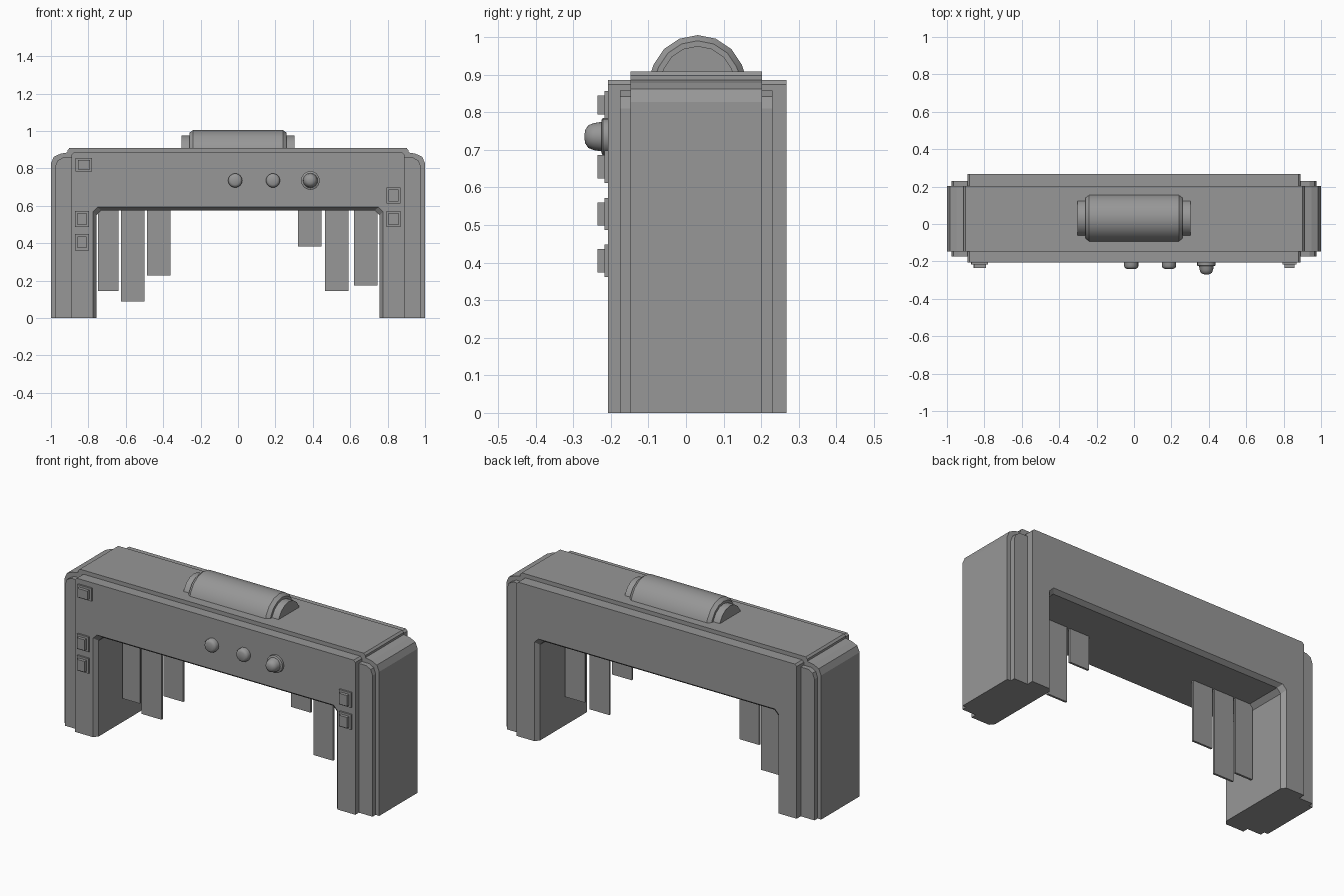
import bpy, bmesh, math

if "Cube" in bpy.data.objects:
    bpy.data.objects.remove(bpy.data.objects["Cube"])

# Dark grey shared by every part
grey = bpy.data.materials.new("dark_grey")
grey.diffuse_color = (.31, .31, .31, 1)
grey.use_nodes = True
grey.node_tree.nodes["Principled BSDF"].inputs["Base Color"].default_value = grey.diffuse_color


def finish(name, bm, smooth=False):
    bmesh.ops.recalc_face_normals(bm, faces=bm.faces)
    mesh = bpy.data.meshes.new(name)
    bm.to_mesh(mesh)
    bm.free()
    mesh.materials.append(grey)
    ob = bpy.data.objects.new(name, mesh)
    bpy.context.collection.objects.link(ob)
    if smooth:
        bpy.ops.object.select_all(action='DESELECT')
        ob.select_set(True)
        bpy.context.view_layer.objects.active = ob
        bpy.ops.object.shade_smooth_by_angle(angle=math.radians(35))
    return ob


def loft(name, rings, smooth=False):
    """Skin matching closed rings of 3D points and cap both ends."""
    bm = bmesh.new()
    loops = [[bm.verts.new(p) for p in ring] for ring in rings]
    n = len(loops[0])
    for a, b in zip(loops, loops[1:]):
        for i in range(n):
            j = (i + 1) % n
            bm.faces.new((a[i], a[j], b[j], b[i]))
    bm.faces.new(loops[0])
    bm.faces.new(loops[-1])
    return finish(name, bm, smooth)


def arch(outer, half_w, top):
    """Symmetric arch outline: outer right half plus a chamfered opening."""
    c = 0.025
    right = [(half_w, 0)] + outer
    inner = [(half_w, top - c), (half_w - c, top)]
    return ([(x, z) for x, z in right] + [(-x, z) for x, z in reversed(right)]
            + [(-x, z) for x, z in inner] + [(x, z) for x, z in reversed(inner)])


def at_y(outline, y):
    return [(x, y, z) for x, z in outline]


def box(name, x0, x1, y0, y1, z0, z1):
    return loft(name, [at_y([(x0, z0), (x1, z0), (x1, z1), (x0, z1)], y) for y in (y0, y1)])


def lathe_y(name, x, z, profile, sides=16):
    """Turned part facing the front; profile is (radius, y)."""
    turn = [2 * math.pi * i / sides for i in range(sides)]
    return loft(name, [[(x + r * math.cos(a), y, z + r * math.sin(a)) for a in turn]
                       for r, y in profile], True)


# Core arch with rounded shoulders and raised top plate
core = [(1, 0), (1, .827), (.985, .862), (.95, .878), (.912, .885), (.912, .897), (.902, .908)]
core_outline = arch(core, .757, .575)
loft("core_arch", [at_y(core_outline, y) for y in (-.147, .202)])

# Front and back panels with bevelled openings
face = [(.89, 0), (.89, .874), (.879, .885)]
narrow, wide = arch(face, .757, .575), arch(face, .776, .593)
loft("front_panel", [at_y(narrow, -.147), at_y(narrow, -.183), at_y(wide, -.207)])
loft("back_panel", [at_y(narrow, .202), at_y(narrow, .243), at_y(wide, .267)])

# Stepped trims on the four corners
trim = [(.89, 0), (.977, 0), (.977, .81), (.965, .842), (.937, .857), (.89, .857)]
for s, side in ((-1, "left"), (1, "right")):
    for ys, end in (((-.175, -.147), "front"), ((.202, .23), "back")):
        loft(f"{end}_{side}_trim", [at_y([(s * x, z) for x, z in trim], y) for y in ys])

# Curtain strips hanging in the opening
strips = [(-.748, -.638, .143), (-.626, -.5, .087), (-.487, -.362, .226),
          (.322, .447, .381), (.465, .59, .143), (.62, .746, .173)]
for i, (x0, x1, z) in enumerate(strips):
    box(f"curtain_strip_{i + 1}", x0, x1, .02, .032, z, .575)


# Half-sunk lamp on the roof, cut off at the top plate
def lamp(name, sections):
    rings = []
    for x, r in sections:
        start = math.asin(.03 / r)
        angles = [start] + [k * math.pi / 8 for k in range(1, 8)] + [math.pi - start]
        rings.append([(x, .031 + r * math.cos(a), .878 + r * math.sin(a)) for a in angles])
    return loft(name, rings, True)


lamp("lamp_housing", [(-.26, .112), (-.24, .127), (.24, .127), (.26, .112)])
lamp("lamp_core", [(-.302, .098), (.302, .098)])

# Indicator knobs and the large button with its collar
for i, x in enumerate((-.015, .187)):
    lathe_y(f"indicator_{i + 1}", x, .735,
            [(.038, -.205), (.038, -.226), (.033, -.235), (.023, -.24)])
lathe_y("button_collar", .387, .735, [(.05, -.205), (.05, -.221), (.044, -.225)])
lathe_y("button_dome", .387, .735,
        [(.04, -.22), (.036, -.245), (.03, -.26), (.018, -.268), (.006, -.27)])

# Square fixtures: base plate and raised block
fixtures = [(-.824, .819, .044, .037), (-.834, .529, .037, .043), (-.834, .405, .037, .043),
            (.831, .655, .038, .043), (.831, .529, .038, .043)]
for i, (x, z, w, h) in enumerate(fixtures):
    box(f"fixture_base_{i + 1}", x - w, x + w, -.217, -.205, z - h, z + h)
    w, h = w - .012, h - .012
    box(f"fixture_block_{i + 1}", x - w, x + w, -.235, -.216, z - h, z + h)
